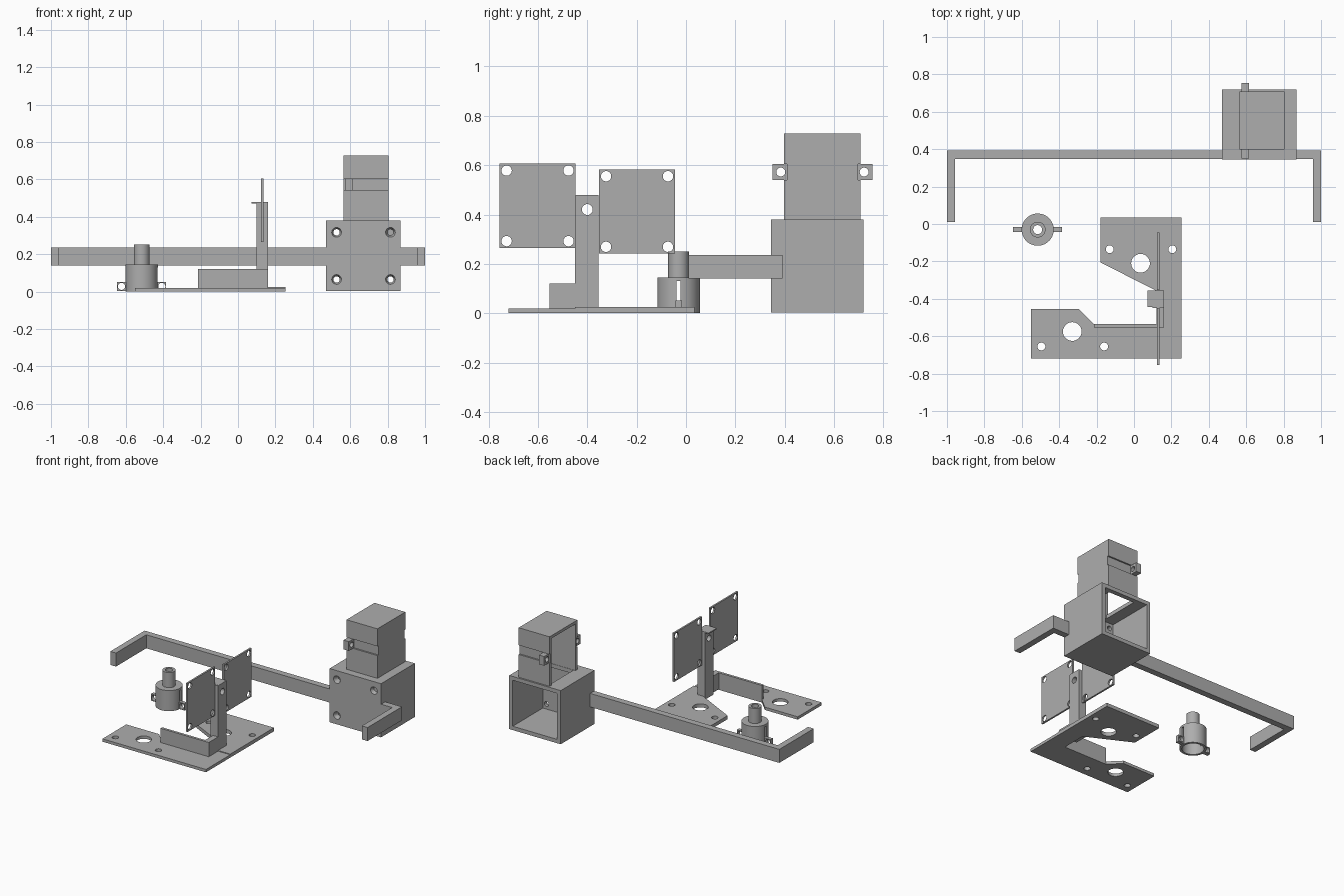
import bpy, bmesh, math
from mathutils import Matrix, Vector

if "Cube" in bpy.data.objects:
    bpy.data.objects.remove(bpy.data.objects["Cube"])

grey = bpy.data.materials.new("plain grey")
grey.diffuse_color = (0.42, 0.42, 0.42, 1)
grey.use_nodes = True
grey.node_tree.nodes["Principled BSDF"].inputs["Base Color"].default_value = grey.diffuse_color


def finish(name, bm):
    bmesh.ops.recalc_face_normals(bm, faces=bm.faces)
    me = bpy.data.meshes.new(name)
    bm.to_mesh(me)
    bm.free()
    ob = bpy.data.objects.new(name, me)
    bpy.context.collection.objects.link(ob)
    me.materials.append(grey)
    return ob


def box(name, x, y, z):
    bm = bmesh.new()
    bmesh.ops.create_cube(bm, size=1)
    for v in bm.verts:
        v.co = [(r[0] + r[1]) / 2 + c * (r[1] - r[0]) for r, c in zip((x, y, z), v.co)]
    return finish(name, bm)


def cyl(name, centre, r1, r2, length, axis='Z', seg=32):
    rot = {'X': Matrix.Rotation(math.pi / 2, 4, 'Y'),
           'Y': Matrix.Rotation(math.pi / 2, 4, 'X'), 'Z': Matrix()}[axis]
    bm = bmesh.new()
    bmesh.ops.create_cone(bm, cap_ends=True, segments=seg, radius1=r1, radius2=r2,
                          depth=length, matrix=Matrix.Translation(centre) @ rot)
    return finish(name, bm)


def prism(name, pts, z0, z1):
    bm = bmesh.new()
    f = bm.faces.new([bm.verts.new((x, y, z0)) for x, y in pts])
    ext = bmesh.ops.extrude_face_region(bm, geom=[f])
    for v in ext['geom']:
        if isinstance(v, bmesh.types.BMVert):
            v.co.z = z1
    return finish(name, bm)


def cut(ob, *cutters):
    # apply each cut, then remove the helper
    for c in cutters:
        m = ob.modifiers.new("cut", 'BOOLEAN')
        m.operation, m.solver, m.object = 'DIFFERENCE', 'EXACT', c
        bpy.context.view_layer.update()
        dg = bpy.context.evaluated_depsgraph_get()
        me = bpy.data.meshes.new_from_object(ob.evaluated_get(dg))
        ob.modifiers.clear()
        ob.data = me
        bpy.data.objects.remove(c)
    return ob


def smooth(ob):
    bpy.ops.object.select_all(action='DESELECT')
    ob.select_set(True)
    bpy.context.view_layer.objects.active = ob
    bpy.ops.object.shade_smooth_by_angle(angle=math.radians(30))


def hole(x, y, z, r, axis, length=0.2):
    return cyl("cutter", (x, y, z), r, r, length, axis)


# Base: front arm and slightly thicker rear pad
front = prism("base_front_arm", [(-.55, -.72), (.255, -.72), (.255, -.45), (.125, -.45),
              (.125, -.535), (-.215, -.535), (-.295, -.455), (-.55, -.455)], 0, .02)
cut(front, hole(-.33, -.575, 0, .05, 'Z'), hole(-.495, -.655, 0, .021, 'Z'),
    hole(-.16, -.655, 0, .021, 'Z'))
rear = prism("base_rear_pad", [(.125, -.45), (.255, -.45), (.255, .035), (-.18, .035),
             (-.18, -.205), (.125, -.36)], 0, .025)
cut(rear, hole(.035, -.21, 0, .05, 'Z'), hole(-.13, -.135, 0, .021, 'Z'),
    hole(.205, -.135, 0, .021, 'Z'))

# Stiffening walls and upright post
box("stiffener_front", (-.215, .16), (-.553, -.535), (.005, .12))
box("stiffener_side", (.12, .16), (-.535, -.445), (.005, .12))
post = box("post", (.10, .16), (-.45, -.355), (.005, .478))
cut(post, hole(.13, -.4, .42, .022, 'X'))
box("post_cap", (.073, .16), (-.445, -.355), (.472, .48))

# Two thin plates with corner holes
for name, y0, z0 in (("panel_front", -.755, .264), ("panel_rear", -.352, .241)):
    p = box(name, (.124, .136), (y0, y0 + .307), (z0, z0 + .342))
    cut(p, *[hole(.13, y0 + a, z0 + b, .021, 'X')
             for a in (.028, .279) for b in (.028, .314)])
    smooth(p)

# Hollow cup with a tube on top and two side lugs
cx, cy = -.515, -.03
cup = cyl("cup", (cx, cy, .0725), .086, .086, .145, seg=48)
cut(cup, hole(cx, cy, .03, .07, 'Z', .19), hole(cx, cy, .13, .024, 'Z'),
    box("cutter", (cx - .2, cx + .2), (cy - .008, cy + .008), (.05, .13)))
tube = cyl("tube", (cx, cy, .197), .042, .042, .108)
cut(tube, hole(cx, cy, .2, .024, 'Z'))
lugs = []
for s, n in ((-1, "left"), (1, "right")):
    lug = box("cup_lug_" + n, sorted((cx + s * .078, cx + s * .131)),
              (cy - .013, cy + .013), (.004, .052))
    lugs.append(cut(lug, hole(cx + s * .108, cy, .028, .019, 'Y')))

# Long bar with bent ends
box("bar_left", (-1, .47), (.347, .392), (.14, .235))
box("bar_right", (.87, 1), (.347, .392), (.14, .235))
for s, n in ((-1, "left"), (1, "right")):
    box("bar_end_" + n, sorted((s, s * .956)), (.01, .347), (.14, .235))

# Hollow housing, open at the back and through the top
house = box("housing", (.47, .87), (.345, .72), (.003, .38))
cut(house, box("cutter", (.497, .843), (.385, .9), (.03, .353)),
    box("cutter", (.58, .785), (.42, .688), (.3, .5)))
for x in (.527, .815):
    for z in (.065, .317):
        cut(house, hole(x, .36, z, .017, 'Y'),
            cyl("cutter", (x, .345, z), .017, .035, .05, 'Y'))

# Tower on the housing, open on its left side, with a groove on both faces
tower = box("tower", (.565, .805), (.398, .708), (.378, .728))
cut(tower, box("cutter", (.4, .785), (.418, .688), (.3, .708)))
for s, n in ((-1, "front"), (1, "back")):
    face = .553 + s * .155
    cut(tower, box("cutter", (.5, .9), sorted((face - s * .011, face + s * .1)), (.54, .605)))
    tab = box("tower_tab_" + n, (.575, .615), sorted((face - s * .012, face + s * .047)),
              (.54, .605))
    cut(tab, hole(.595, face + s * .014, .572, .018, 'X'))
    smooth(tab)

for ob in (front, rear, post, cup, tube, house, *lugs):
    smooth(ob)
